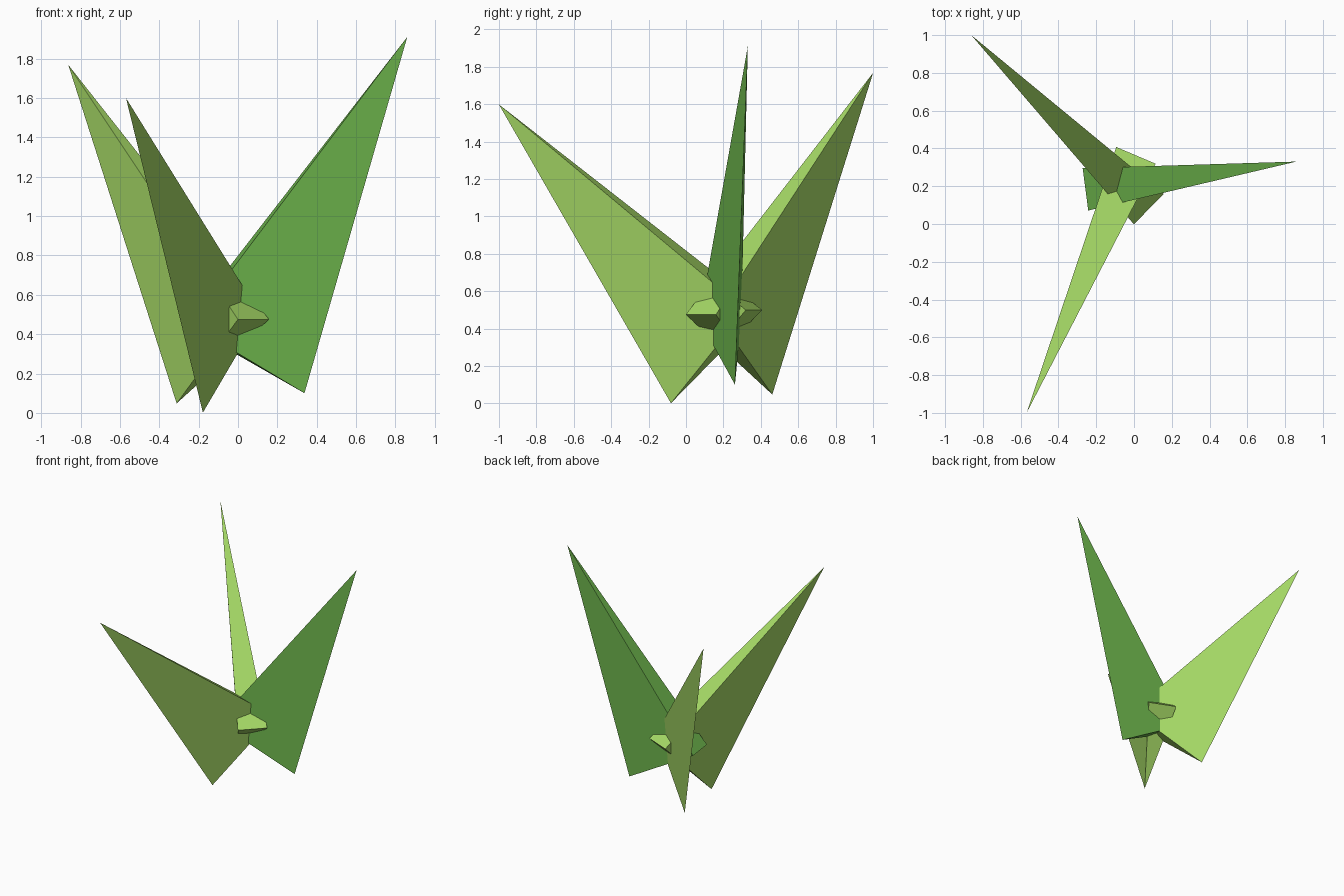
import bpy, bmesh, math
from mathutils import Vector, Matrix

if "Cube" in bpy.data.objects:
    bpy.data.objects.remove(bpy.data.objects["Cube"])


def material(name, rgb):
    m = bpy.data.materials.new(name)
    m.diffuse_color = (*rgb, 1.0)
    m.use_nodes = True
    m.node_tree.nodes["Principled BSDF"].inputs["Base Color"].default_value = m.diffuse_color
    return m


light_green = material("light_green", (0.381, 0.701, 0.133))
mid_green = material("mid_green", (0.171, 0.515, 0.082))

# Common point where the three blades cross
PIVOT = Vector((-0.055, 0.21, 0.34))


def polar(length, degrees):
    a = math.radians(degrees)
    return Vector((length * math.cos(a), 0, length * math.sin(a)))


def blade(name, heading, tilt, mat):
    """Four-cornered spike: long tip, low point and a short blunt heel edge."""
    corners = [
        polar(1.821, 51.65),           # tip
        polar(0.463, -39.1),           # low point
        Vector((-0.187, 0.113, 0.135)),   # heel edge
        Vector((-0.187, -0.113, 0.135)),
    ]
    turn = (Matrix.Translation(PIVOT)
            @ Matrix.Rotation(math.radians(heading), 4, 'Z')
            @ Matrix.Rotation(math.radians(-tilt), 4, 'Y'))
    bm = bmesh.new()
    for c in corners:
        bm.verts.new(turn @ c)
    bmesh.ops.convex_hull(bm, input=bm.verts)
    bmesh.ops.recalc_face_normals(bm, faces=bm.faces)
    mesh = bpy.data.meshes.new(name)
    bm.to_mesh(mesh)
    bm.free()
    mesh.materials.append(mat)
    obj = bpy.data.objects.new(name, mesh)
    bpy.context.collection.objects.link(obj)
    return obj


# Three blades fanned around the pivot, each at its own lean
blade("front_blade", 247.0, -7.9, light_green)
blade("back_blade", 135.6, 0.0, light_green)
blade("right_blade", 7.5, 7.9, mid_green)
